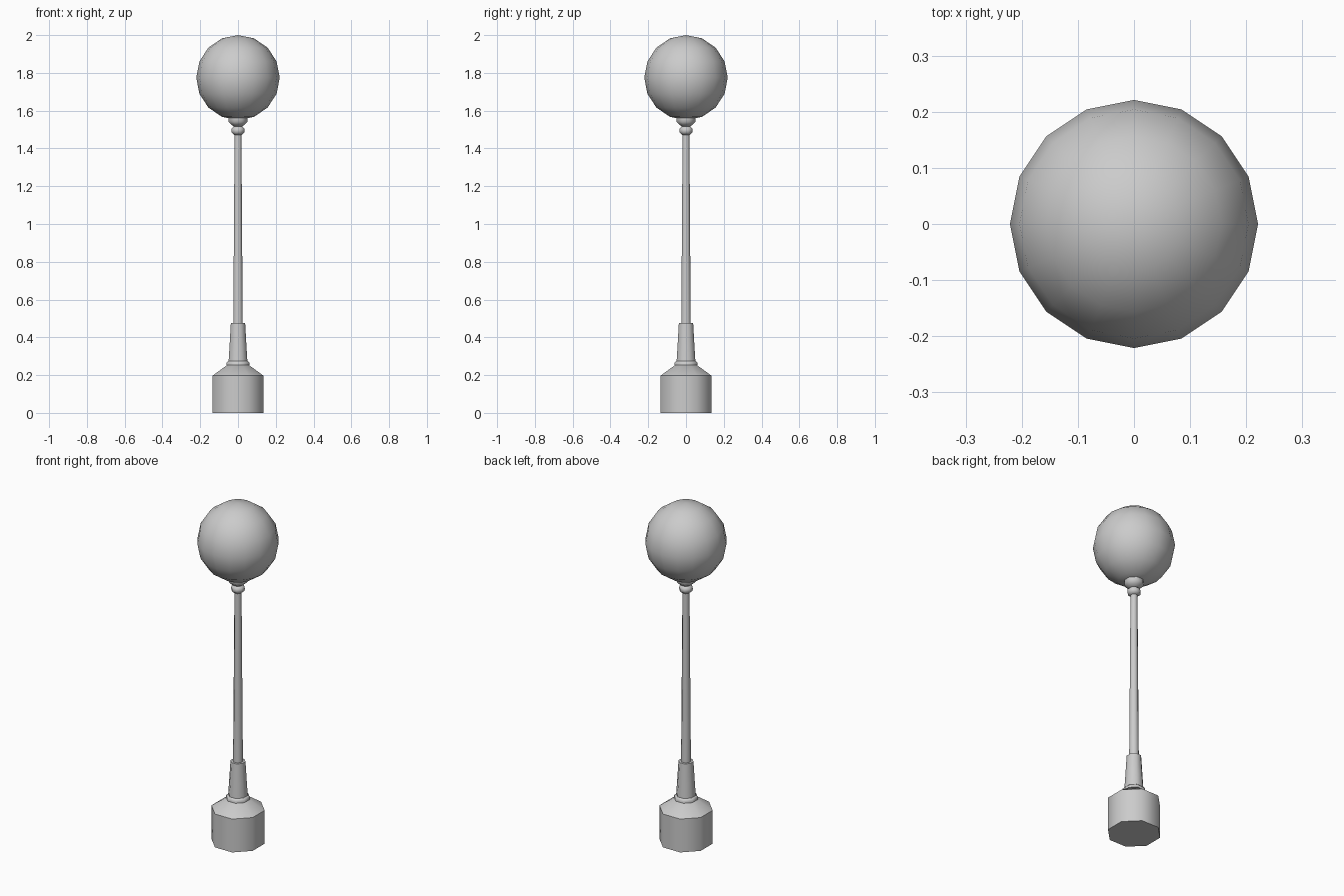
import bpy, bmesh, math

cube = bpy.data.objects.get("Cube")
if cube:
    bpy.data.objects.remove(cube, do_unlink=True)

grey = bpy.data.materials.new("plain_grey")
grey.use_nodes = True
COLOUR = (0.6, 0.6, 0.6, 1)
grey.diffuse_color = COLOUR
grey.node_tree.nodes["Principled BSDF"].inputs["Base Color"].default_value = COLOUR


def finish(name, bm):
    bmesh.ops.recalc_face_normals(bm, faces=bm.faces)
    mesh = bpy.data.meshes.new(name)
    bm.to_mesh(mesh)
    bm.free()
    mesh.materials.append(grey)
    obj = bpy.data.objects.new(name, mesh)
    bpy.context.collection.objects.link(obj)
    bpy.ops.object.select_all(action='DESELECT')
    obj.select_set(True)
    bpy.context.view_layer.objects.active = obj
    bpy.ops.object.shade_smooth_by_angle(angle=math.radians(50))


def turned(name, profile, sides=8):
    """Stack of rings with flats facing the axes; profile is (half width, z)."""
    bm = bmesh.new()
    step = 2 * math.pi / sides
    rings = []
    for half_width, z in profile:
        r = half_width / math.cos(step / 2)
        rings.append([bm.verts.new((r * math.cos((i + 0.5) * step),
                                    r * math.sin((i + 0.5) * step), z))
                      for i in range(sides)])
    for low, high in zip(rings, rings[1:]):
        for i in range(sides):
            j = (i + 1) % sides
            bm.faces.new((low[i], low[j], high[j], high[i]))
    bm.faces.new(rings[0][::-1])
    bm.faces.new(rings[-1])
    finish(name, bm)


# Footing and stepped column
turned("base", [(0.135, 0), (0.135, 0.197), (0.058, 0.253)])
turned("base_collar", [(0.06, 0.253), (0.06, 0.266), (0.05, 0.276)])
turned("sleeve", [(0.05, 0.27), (0.045, 0.35), (0.038, 0.475)])
turned("post", [(0.025, 0.47), (0.018, 1.48)])

# Neck below the globe
turned("neck_ring", [(0.02, 1.472), (0.033, 1.483), (0.035, 1.495),
                     (0.033, 1.507), (0.02, 1.518)])
turned("globe_cup", [(0.02, 1.515), (0.035, 1.525), (0.05, 1.54), (0.05, 1.56)])

# Globe
globe = bmesh.new()
bmesh.ops.create_uvsphere(globe, u_segments=16, v_segments=8, radius=1)
bmesh.ops.scale(globe, vec=(0.221, 0.221, 0.225), verts=globe.verts)
bmesh.ops.translate(globe, vec=(0, 0, 1.775), verts=globe.verts)
finish("globe", globe)
